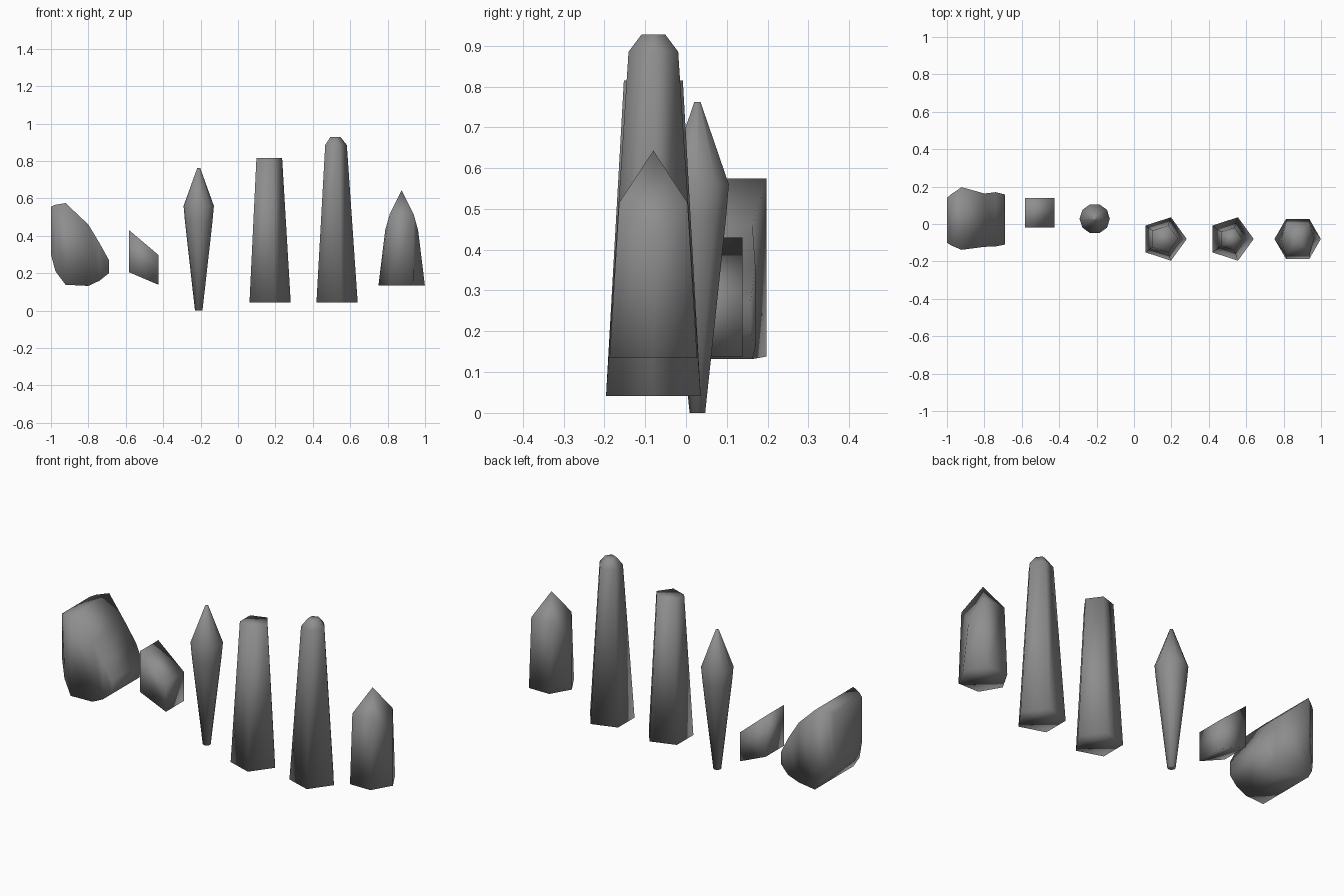
import bpy, math

if "Cube" in bpy.data.objects:
    bpy.data.objects.remove(bpy.data.objects["Cube"])

# Dark grey stone
stone = bpy.data.materials.new("dark_stone")
stone.diffuse_color = (.27, .27, .27, 1)
stone.use_nodes = True
stone.node_tree.nodes["Principled BSDF"].inputs["Base Color"].default_value = stone.diffuse_color


def make_object(name, verts, faces):
    mesh = bpy.data.meshes.new(name)
    mesh.from_pydata(verts, [], faces)
    mesh.materials.append(stone)
    obj = bpy.data.objects.new(name, mesh)
    bpy.context.collection.objects.link(obj)
    bpy.ops.object.select_all(action='DESELECT')
    obj.select_set(True)
    bpy.context.view_layer.objects.active = obj
    bpy.ops.object.mode_set(mode='EDIT')
    bpy.ops.mesh.select_all(action='SELECT')
    bpy.ops.mesh.normals_make_consistent(inside=False)
    bpy.ops.object.mode_set(mode='OBJECT')
    bpy.ops.object.shade_smooth()
    return obj


def loft(name, rings):
    """Bridge equal rings of points and cap both ends."""
    n = len(rings[0])
    verts = [p for ring in rings for p in ring]
    faces = [tuple(range(n)), tuple(range(len(verts) - n, len(verts)))]
    for r in range(len(rings) - 1):
        for i in range(n):
            j = (i + 1) % n
            faces.append((r * n + i, r * n + j, (r + 1) * n + j, (r + 1) * n + i))
    return make_object(name, verts, faces)


def ring(cx, cy, z, r, n):
    return [(cx + r * math.cos(math.tau * i / n),
             cy + r * math.sin(math.tau * i / n), z) for i in range(n)]


def crystal(name, cx, cy, n, profile):
    return loft(name, [ring(cx, cy, z, r, n) for z, r in profile])


# Large rough stone: columns of (x, z low, z high, y front, y back)
columns = [(-1.0, .30, .556, -.10, .14), (-.976, .21, .566, -.115, .16),
           (-.922, .138, .575, -.138, .197), (-.80, .132, .46, -.122, .163),
           (-.74, .16, .36, -.12, .17), (-.69, .20, .27, -.11, .158)]
loft("rough_stone", [[(x, f, lo), (x, b, lo), (x, b, hi), (x, f, hi)]
                     for x, lo, hi, f, b in columns])

# Small slanted block
slant = [(-.582, .205, .43), (-.425, .138, .297)]
loft("slanted_block", [[(x, -.02, lo), (x, .138, lo), (x, .138, hi), (x, -.02, hi)]
                       for x, lo, hi in slant])

# Spindle shard, ten-sided
crystal("spindle_shard", -.21, .028, 10,
        [(0, .02), (.48, .074), (.56, .081), (.762, .008)])

# Pentagonal pillars, flat and rounded tip
crystal("flat_pillar", .16, -.08, 5, [(.042, .122), (.815, .076)])
crystal("rounded_pillar", .518, -.08, 5, [(.042, .122), (.885, .064), (.927, .031)])

# Hexagonal crystal: side corners of the shoulder sit lower than the rest
cx, cy = .875, -.08
base = ring(cx, cy, .135, .124, 6)
low = ring(cx, cy, .43, .088, 6)
shoulder = [low[i] if i % 3 == 0 else
            (cx + math.copysign(.064, low[i][0] - cx),
             cy + math.copysign(.084, low[i][1] - cy), .515) for i in range(6)]
faces = [tuple(range(6))]
for i in range(6):
    j = (i + 1) % 6
    faces += [(i, j, 6 + j, 6 + i), (6 + i, 6 + j, 12)]
make_object("pointed_crystal", base + shoulder + [(cx, cy, .643)], faces)
